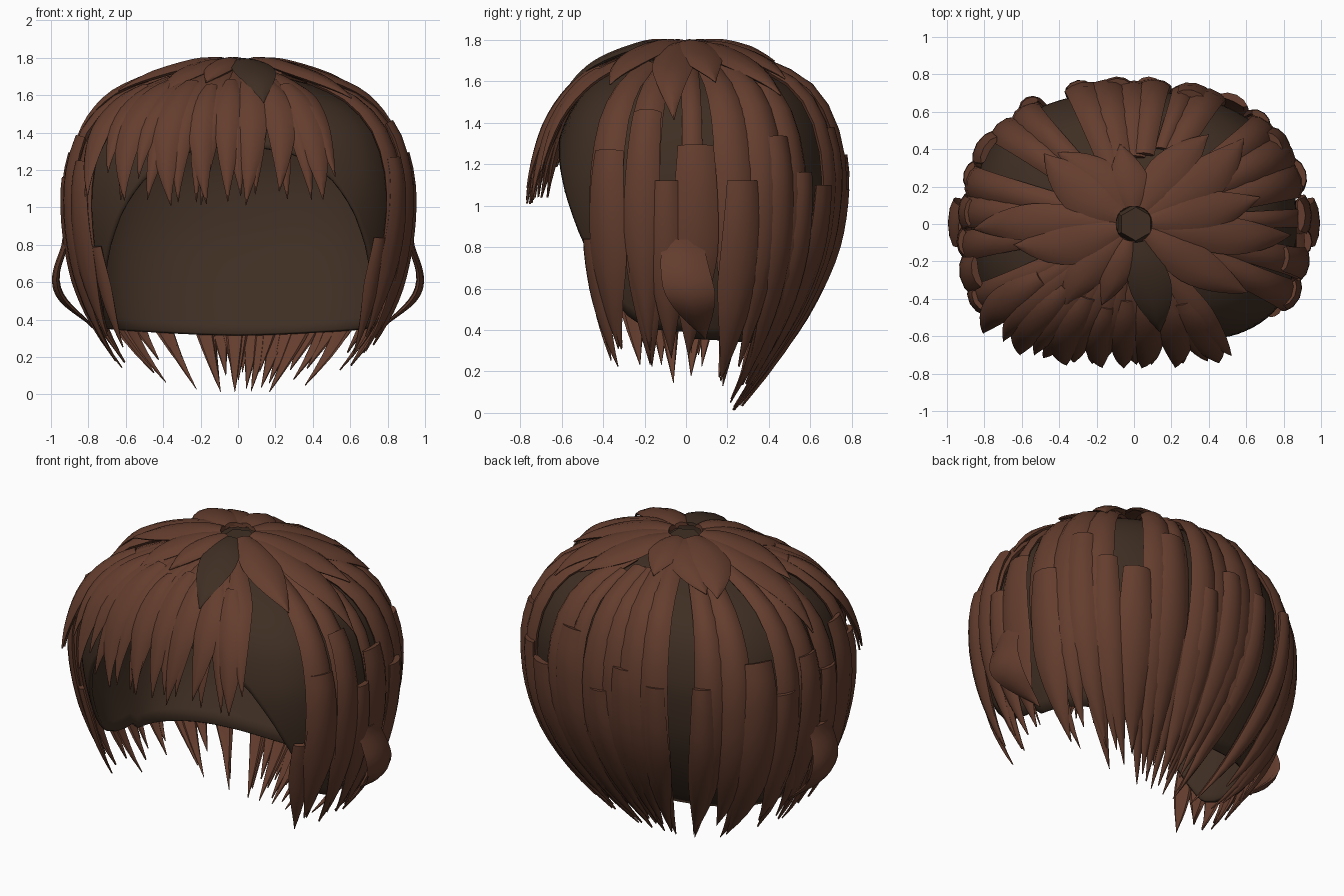
import bpy, bmesh, math, random
from mathutils import Vector

if "Cube" in bpy.data.objects:
    bpy.data.objects.remove(bpy.data.objects["Cube"])

random.seed(11)
rnd = random.uniform

# Head shape, crown to nape: z, half width, front depth, back depth
ROWS = [(1.76, .06, .06, .06), (1.74, .25, .22, .24), (1.67, .49, .40, .44),
        (1.57, .69, .53, .60), (1.41, .83, .63, .70), (1.2, .90, .685, .75),
        (1.0, .915, .69, .745), (.8, .90, .66, .71), (.6, .86, .61, .63),
        (.4, .79, .57, .52), (.2, .68, .53, .39), (0, .52, .46, .24)]


def row(s):
    """Smooth interpolation of the head rows."""
    s = min(max(s, 0), len(ROWS) - 1.001)
    i = int(s)
    t = s - i
    p = [ROWS[min(max(k, 0), len(ROWS) - 1)] for k in (i - 1, i, i + 1, i + 2)]
    return [.5 * (2 * b + (c - a) * t + (2 * a - 5 * b + 4 * c - d) * t * t
                  + (3 * b - a - 3 * c + d) * t ** 3) for a, b, c, d in zip(*p)]


def base(a, s):
    z, w, f, b = row(s)
    ca, sa = math.cos(a), math.sin(a)
    n = 2.4 if sa > 0 else 2.4 + .6 * min(1, s / 4)
    r = (abs(ca / w) ** n + abs(sa / (b if sa > 0 else f)) ** n) ** (-1 / n)
    return Vector((r * ca, r * sa, z))


def surf(a, s, off):
    """Point on the head at angle a and row s, lifted along the normal."""
    s = min(max(s, .02), 10.97)
    e = .02
    da = base(a + e, s) - base(a - e, s)
    ds = base(a, s + e) - base(a, s - e)
    return base(a, s) + ds.cross(da).normalized() * off


def material(name, rgb):
    m = bpy.data.materials.new(name)
    m.diffuse_color = (*rgb, 1)
    m.use_nodes = True
    m.node_tree.nodes["Principled BSDF"].inputs["Base Color"].default_value = m.diffuse_color
    return m


HAIR = material("chestnut_hair", (.127, .047, .027))
DARK = material("dark_brown_cap", (.050, .028, .017))


def finish(name, bm, mat, angle=40):
    me = bpy.data.meshes.new(name)
    bm.to_mesh(me)
    bm.free()
    me.materials.append(mat)
    ob = bpy.data.objects.new(name, me)
    bpy.context.collection.objects.link(ob)
    bpy.ops.object.select_all(action='DESELECT')
    ob.select_set(True)
    bpy.context.view_layer.objects.active = ob
    bpy.ops.object.shade_smooth_by_angle(angle=math.radians(angle))
    return ob


def strand(bm, deg, s0, s1, w, lift, root=.8, taper=.6, sway=0, thick=.03, steps=14):
    """Tapered lock with a rounded outside and a pointed tip; lift(t) is its height."""
    a0 = math.radians(deg)
    rings = []
    for i in range(steps + 1):
        t = i / steps
        s = s0 + (s1 - s0) * t
        a = a0 + math.radians(sway) * t * t
        k = root + (1 - root) * math.sin(min(t / taper, 1) * math.pi / 2)
        if t > taper:
            k *= 1 - ((t - taper) / (1 - taper)) ** 1.4
        k = max(k, .02)
        r = base(a, s).xy.length
        half = min(w * k / r, .6)
        h = thick * min(1, k + .2)
        prof = [(-1, 0), (-.6, .7), (0, 1), (.6, .7), (1, 0), (.8, -.6), (0, -.5), (-.8, -.6)]
        rings.append([bm.verts.new(surf(a + u * half, s, lift(t) + v * h)) for u, v in prof])
    for p, q in zip(rings, rings[1:]):
        for j in range(8):
            m = (j + 1) % 8
            bm.faces.new((p[j], q[j], q[m], p[m]))
    bm.faces.new(rings[0])
    bm.faces.new(rings[-1][::-1])


# Inner cap with an arched face opening
def in_opening(p):
    return p.y < 0 and (abs(p.x) / .74) ** 2.5 + (max(p.z - .3, 0) / 1.03) ** 2.5 < 1


bm = bmesh.new()
COLS, STEPS = 120, 30
cols = []
for c in range(COLS):
    a = math.tau * c / COLS
    end = 9.3 + .25 * max(0, math.sin(a)) + .9 * min(0, math.sin(a))
    s = 1
    while s < end and not in_opening(surf(a, s, -.045)):
        s += .03
    end = min(s, end)
    cols.append([bm.verts.new(surf(a, end * i / STEPS, -.045)) for i in range(STEPS + 1)])
for c in range(COLS):
    p, q = cols[c], cols[(c + 1) % COLS]
    for i in range(STEPS):
        bm.faces.new((p[i], p[i + 1], q[i + 1], q[i]))
bm.faces.new([col[0] for col in cols])
cap = finish("inner_cap", bm, DARK)
mod = cap.modifiers.new("thickness", 'SOLIDIFY')
mod.thickness = .02
mod.offset = -1


def tip_row(deg):
    """Hem of the hair: lowest at the nape, higher near the face."""
    sa = math.sin(math.radians(deg))
    return 9.9 + (.75 if sa > 0 else .9) * sa + rnd(-.35, .3)


# Long locks from the crown to the hem; the skipped ones bare the cap
LONG = [-25, -13, 14, 26, 37, 60, 81, 91, 101, 111, 134, 145, 165, 176, 187, 207]
bm = bmesh.new()
for deg in LONG:
    o = rnd(-.025, -.008)
    strand(bm, deg + rnd(-1, 1), rnd(1.0, 1.8), tip_row(deg), rnd(.088, .105),
           lambda t: o + .01 * t, root=.6, taper=.66, sway=rnd(-3, 3))
strand(bm, 2, 1.2, 9.6, .05, lambda t: -.02, root=.8, taper=.5, thick=.02)
strand(bm, 70, 1.9, 10.4, .07, lambda t: -.02, root=.5, taper=.7, thick=.025)
finish("long_locks", bm, HAIR)

# Blunt-topped outer locks over the sides and back: angle, top row, half width
OUTER = [(-24, 4.7, .10), (-13, 3.8, .09), (-6, 5.4, .08), (3, 4.6, .115), (17, 5.4, .10),
         (30, 4.4, .09), (40, 5.2, .08), (51, 5.5, .10), (66, 4.2, .10), (84, 5.6, .08),
         (97, 4.8, .09), (112, 5.1, .08), (131, 5.0, .07), (153, 4.4, .11), (163, 5.4, .09),
         (176, 4.6, .10), (186, 5.2, .09), (197, 4.2, .11), (206, 4.8, .09)]
bm = bmesh.new()
for deg, top, w in OUTER:
    o = rnd(.003, .014)
    strand(bm, deg, top, tip_row(deg) - .1, w, lambda t: o - .012 * t,
           root=.75, taper=.5, sway=rnd(-3, 3), thick=.028)
finish("outer_locks", bm, HAIR)

# Thin wisps along the hem
bm = bmesh.new()
for i in range(13):
    deg = -28 + i * 236 / 12 + rnd(-4, 4)
    strand(bm, deg, rnd(6.8, 7.6), min(tip_row(deg) + .25, 10.95), rnd(.045, .065),
           lambda t: -.02 + .005 * t, taper=.4, sway=rnd(-4, 4), thick=.02, steps=10)
finish("hem_wisps", bm, HAIR)

# Fringe in two layers, longest at the middle
bm = bmesh.new()
for count, s0, extra, o in ((14, .9, 0, -.015), (8, 2.0, .25, .005)):
    for i in range(count):
        deg = -149 + i * 92 / (count - 1) + rnd(-2, 2)
        end = 5.85 - .45 * abs(math.cos(math.radians(deg))) + extra + rnd(-.5, .3)
        strand(bm, deg, s0 + rnd(0, .4), end, rnd(.07, .09), lambda t: o + .07 * t * t,
               root=.5, taper=.4, sway=rnd(-5, 5), thick=.026)
finish("fringe", bm, HAIR)

# Leaf-shaped locks spreading from the crown: angle, end row, half width, sway
CROWN = [(30, 3.3, .12, 8), (8, 2.9, .11, 4), (-8, 4.0, .10, 4), (-36, 3.0, .11, 5),
         (58, 2.7, .12, -8), (95, 1.9, .10, 5), (125, 2.3, .13, 12), (150, 2.5, .13, -8),
         (178, 4.2, .10, 4), (198, 2.7, .12, -8), (224, 2.6, .10, 6), (252, 2.2, .08, -4)]
bm = bmesh.new()
for i, (deg, end, w, sway) in enumerate(CROWN):
    o = .02 + .01 * (i % 2)
    strand(bm, deg, .25, end, w, lambda t: o - .012 * t, root=.4, taper=.5,
           sway=sway, thick=.026)
finish("crown_locks", bm, HAIR)

# Dark parting leaf at the front and dark crown centre
bm = bmesh.new()
strand(bm, -76, .3, 3.2, .11, lambda t: .03, root=.4, taper=.45, thick=.02)
finish("parting", bm, DARK)
bm = bmesh.new()
bmesh.ops.create_cone(bm, cap_ends=True, segments=6, radius1=.11, radius2=.09, depth=.05)
bmesh.ops.translate(bm, verts=bm.verts, vec=(.01, 0, 1.74))
finish("crown_centre", bm, DARK, 30)

# Looped locks bulging out over each ear
bm = bmesh.new()
for deg, side in ((-1, 1), (181, -1)):
    strand(bm, deg, 6.8, 9.2, .115, lambda t: .01 + .10 * math.sin(math.pi * t) ** 1.6,
           root=.85, taper=.45, sway=8 * side, thick=.024)
finish("ear_loops", bm, HAIR)
